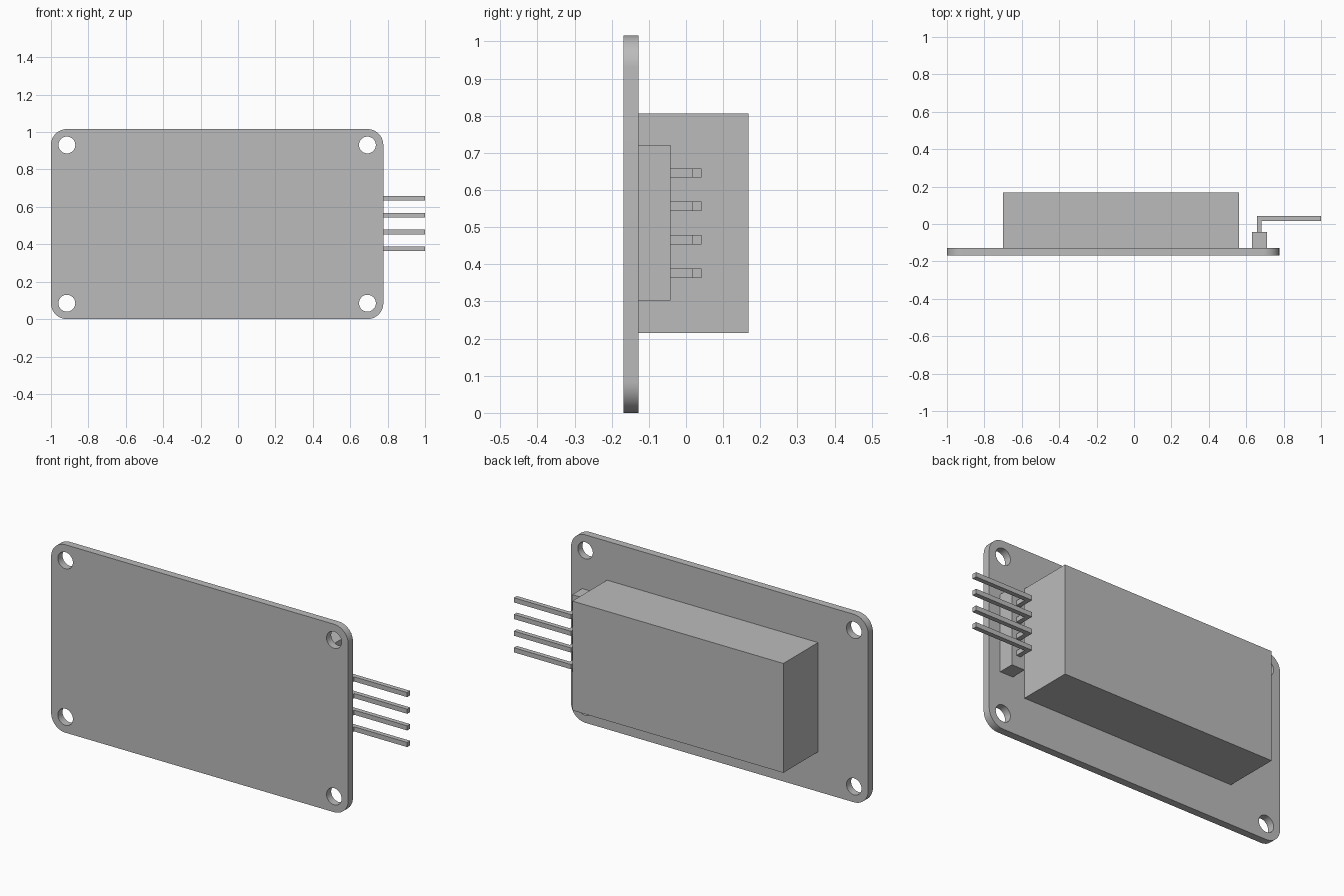
import bpy
import bmesh
from math import pi, cos, sin

cube = bpy.data.objects.get("Cube")
if cube:
    bpy.data.objects.remove(cube, do_unlink=True)

GREY = (0.5, 0.5, 0.5, 1.0)
grey = bpy.data.materials.new("neutral_grey")
grey.use_nodes = True
grey.diffuse_color = GREY
grey.node_tree.nodes["Principled BSDF"].inputs["Base Color"].default_value = GREY

# Shared layout
LEFT, RIGHT, HEIGHT = -1.0, 0.777, 1.016
FRONT, BACK = -0.168, -0.128      # faces of the board
CORNER = 0.085                    # corner radius, holes share its centre
HOLE = 0.045


def arc(cx, cz, radius, start, sweep, steps):
    return [(cx + radius * cos(start + sweep * i / steps),
             cz + radius * sin(start + sweep * i / steps)) for i in range(steps + 1)]


def plate(name, loops, y0, y1):
    """Filled outline in x and z, with inner loops as holes, between two depths."""
    curve = bpy.data.curves.new(name, "CURVE")
    curve.dimensions = "2D"
    curve.fill_mode = "BOTH"
    curve.extrude = (y1 - y0) / 2
    for points in loops:
        spline = curve.splines.new("POLY")
        spline.points.add(len(points) - 1)
        for point, (x, z) in zip(spline.points, points):
            point.co = (x, z, 0, 1)
        spline.use_cyclic_u = True
    obj = bpy.data.objects.new(name, curve)
    obj.location.y = (y0 + y1) / 2
    obj.rotation_euler.x = pi / 2
    bpy.context.collection.objects.link(obj)
    bpy.ops.object.select_all(action="DESELECT")
    obj.select_set(True)
    bpy.context.view_layer.objects.active = obj
    bpy.ops.object.convert(target="MESH")
    obj = bpy.context.object
    bm = bmesh.new()
    bm.from_mesh(obj.data)
    bmesh.ops.remove_doubles(bm, verts=bm.verts, dist=0.0001)
    bmesh.ops.recalc_face_normals(bm, faces=bm.faces)
    bm.to_mesh(obj.data)
    bm.free()
    obj.data.materials.clear()
    obj.data.materials.append(grey)
    bpy.ops.object.shade_smooth_by_angle(angle=pi / 6)
    return obj


def prism(name, profile, z0, z1):
    """Outline in x and y, extruded upwards."""
    bm = bmesh.new()
    base = bm.faces.new([bm.verts.new((x, y, z0)) for x, y in profile])
    extruded = bmesh.ops.extrude_face_region(bm, geom=[base])["geom"]
    top = [v for v in extruded if isinstance(v, bmesh.types.BMVert)]
    bmesh.ops.translate(bm, verts=top, vec=(0, 0, z1 - z0))
    bmesh.ops.recalc_face_normals(bm, faces=bm.faces)
    mesh = bpy.data.meshes.new(name)
    bm.to_mesh(mesh)
    bm.free()
    mesh.materials.append(grey)
    obj = bpy.data.objects.new(name, mesh)
    bpy.context.collection.objects.link(obj)
    return obj


def box(name, x0, x1, y0, y1, z0, z1):
    return prism(name, [(x0, y0), (x1, y0), (x1, y1), (x0, y1)], z0, z1)


# Circuit board with rounded corners and four mounting holes
x0, x1 = LEFT + CORNER, RIGHT - CORNER
z0, z1 = CORNER, HEIGHT - CORNER
centres = [(x1, z1), (x0, z1), (x0, z0), (x1, z0)]
outline = []
for i, (cx, cz) in enumerate(centres):
    outline += arc(cx, cz, CORNER, i * pi / 2, pi / 2, 12)
holes = [arc(cx, cz, HOLE, 0, 2 * pi, 40)[:-1] for cx, cz in centres]
plate("circuit_board", [outline] + holes, FRONT, BACK)

# Display block and pin header on the back
box("display_block", -0.70, 0.562, BACK, 0.168, 0.215, 0.806)
box("pin_header", 0.632, 0.71, BACK, -0.042, 0.303, 0.721)

# Four bent pins
PIN = 0.025
bend, tip, root, outer = 0.658, 1.0, -0.042, 0.042
elbow = [(bend, root), (bend + PIN, root), (bend + PIN, outer - PIN),
         (tip, outer - PIN), (tip, outer), (bend, outer)]
for i in range(4):
    z = 0.376 + 0.09 * i
    prism(f"bent_pin_{i + 1}", elbow, z - PIN / 2, z + PIN / 2)
